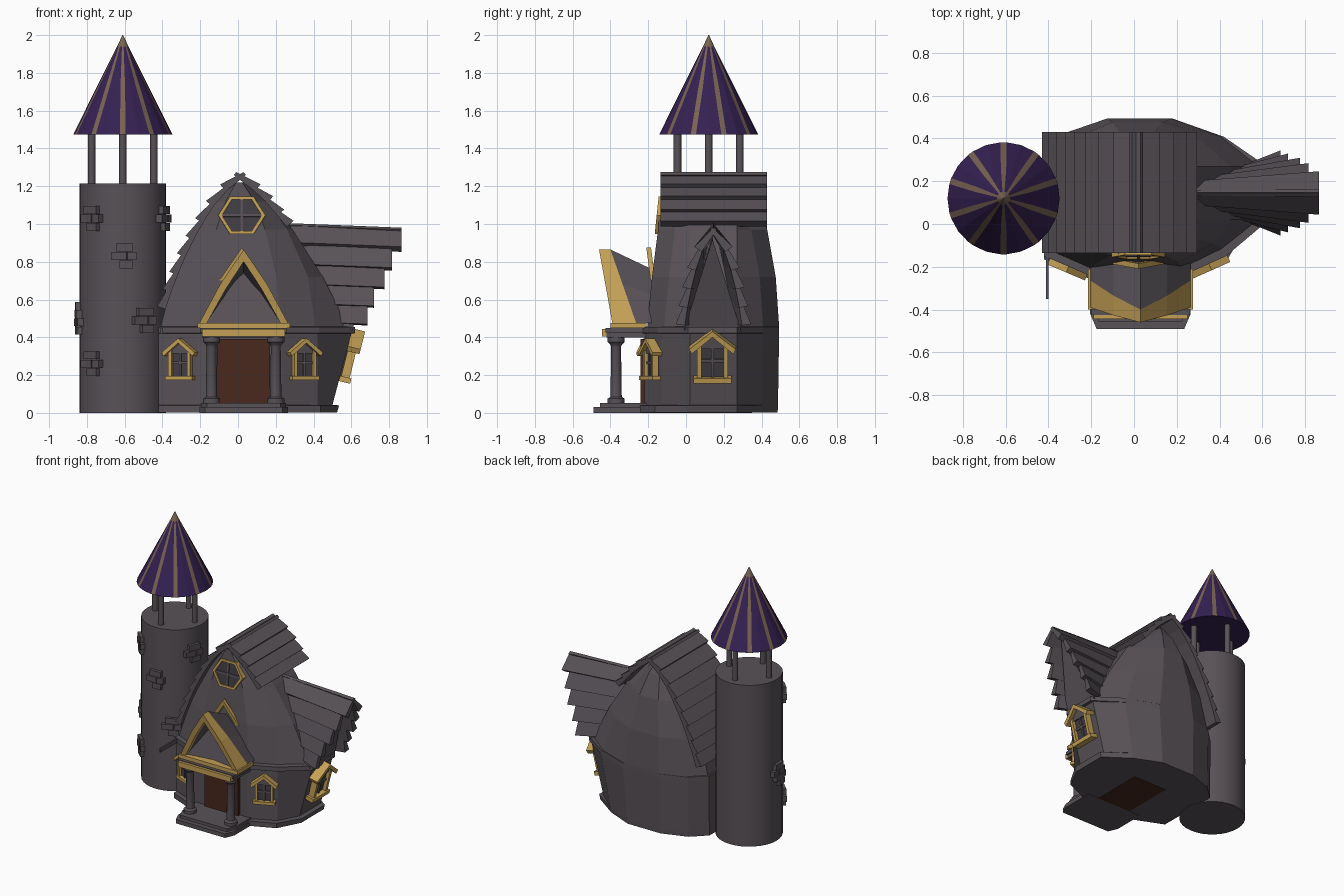
import bpy, bmesh, math
from mathutils import Matrix, Vector

if "Cube" in bpy.data.objects:
    bpy.data.objects.remove(bpy.data.objects["Cube"])


def material(name, rgb):
    m = bpy.data.materials.new(name)
    m.diffuse_color = (*rgb, 1)
    m.use_nodes = True
    m.node_tree.nodes["Principled BSDF"].inputs["Base Color"].default_value = m.diffuse_color
    return m


STONE = material("grey stone", (0.098, 0.084, 0.096))
GOLD = material("gold trim", (0.55, 0.35, 0.09))
BROWN = material("brown door", (0.066, 0.021, 0.012))
PURPLE = material("purple roof", (0.036, 0.015, 0.085))
TAN = material("tan stripe", (0.19, 0.125, 0.085))
GLASS = material("dark glass", (0.055, 0.048, 0.058))
I = Matrix()


def make(name, verts, faces, mats, rule=None, mat=I):
    me = bpy.data.meshes.new(name)
    me.from_pydata([mat @ Vector(v) for v in verts], [], faces)
    ob = bpy.data.objects.new(name, me)
    bpy.context.collection.objects.link(ob)
    for m in mats:
        me.materials.append(m)
    if rule:
        for p in me.polygons:
            p.material_index = rule(p.index)
    bm = bmesh.new()
    bm.from_mesh(me)
    bmesh.ops.recalc_face_normals(bm, faces=bm.faces)
    bm.to_mesh(me)
    bm.free()
    return ob


def loft(name, rings, mats, rule=None, mat=I, closed=True, caps=(True, True)):
    n = len(rings[0])
    verts = [v for r in rings for v in r]
    faces = []
    for k in range(len(rings) - 1):
        for i in range(n if closed else n - 1):
            j = (i + 1) % n
            faces.append((k * n + i, k * n + j, (k + 1) * n + j, (k + 1) * n + i))
    if caps[0]:
        faces.append(tuple(range(n)))
    if caps[1]:
        faces.append(tuple(range(len(verts) - n, len(verts))))
    return make(name, verts, faces, mats, rule, mat)


def box(name, c, s, m, mat=I):
    rings = [[(c[0] + a * s[0] / 2, c[1] + b * s[1] / 2, c[2] + h * s[2] / 2)
              for a, b in ((-1, -1), (1, -1), (1, 1), (-1, 1))] for h in (-1, 1)]
    return loft(name, rings, [m], mat=mat)


def prism_y(name, poly, y0, y1, m, mat=I):
    return loft(name, [[(x, y, z) for x, z in poly] for y in (y0, y1)], [m], mat=mat)


def turned(name, x, y, profile, n, m):
    rings = [[(x + r * math.cos(2 * math.pi * i / n), y + r * math.sin(2 * math.pi * i / n), z)
              for i in range(n)] for r, z in profile]
    ob = loft(name, rings, [m])
    bpy.context.view_layer.objects.active = ob
    ob.select_set(True)
    bpy.ops.object.shade_smooth_by_angle(angle=math.radians(35))
    ob.select_set(False)


# Tower with four posts
TX, TY = -0.61, 0.12
turned("tower", TX, TY, [(0.23, 0), (0.23, 1.215)], 32, STONE)
for i in range(4):
    a = i * math.pi / 2
    turned("tower_post", TX + 0.165 * math.cos(a), TY + 0.165 * math.sin(a),
           [(0.02, 1.2), (0.02, 1.5)], 12, STONE)

# Striped spire: narrow tan faces between purple ones, tan tip
rings = []
for r, z, d in ((0.262, 1.475, 0.055), (0.14, 1.72, 0.09), (0.03, 1.94, 0.15), (0.002, 2.0, 0.15)):
    rings.append([])
    for k in range(10):
        for off in (-d, d, math.pi / 10):
            a = -math.pi / 2 + k * math.pi / 5 + off
            rings[-1].append((TX + r * math.cos(a), TY + r * math.sin(a), z))
loft("spire", rings, [PURPLE, TAN],
     lambda i: 1 if (i < 60 and i % 3 == 0) or 60 <= i < 90 else 0)

# Raised brick clusters on the tower
for deg, z in ((-44, 1.03), (68, 1.03), (2, 0.83), (-82, 0.48), (30, 0.49), (-44, 0.26), (-88, 0.52)):
    for dx, dz, w in ((0, 0.045, 0.09), (-0.03, 0.0, 0.08), (0.04, 0.0, 0.05), (0.01, -0.045, 0.07)):
        m = Matrix.Translation((TX, TY, z)) @ Matrix.Rotation(math.radians(deg), 4, 'Z')
        box("tower_brick", (dx, -0.226, dz), (w, 0.05, 0.042), STONE, m)

# House shell: z, left, right, flared right side, front, back, outset
levels = [(.003, .42, .42, .49, -.22, .485, .035), (.04, .42, .42, .50, -.22, .487, .035),
          (.042, .42, .42, .50, -.22, .487, 0), (.42, .42, .42, .60, -.22, .493, 0),
          (.422, .42, .42, .60, -.22, .493, .02), (.455, .42, .42, .60, -.22, .493, .02),
          (.457, .41, .41, .58, -.205, .493, 0), (.72, .34, .37, .45, -.18, .475, 0),
          (.97, .23, .26, .29, -.148, .43, 0), (1.12, .13, .16, .17, -.135, .37, 0),
          (1.22, .02, .04, .045, -.125, .30, 0)]
rings = []
for z, xl, xr, xs, yf, yb, o in levels:
    side = max(yf + 0.09, -0.13)
    q = yb - 0.085
    rings.append([(-xl, side - o, z), (-xl * .5, yf - o, z), (xr * .55, yf - o, z),
                  (xr + o * .5, side - o, z), (xs + o, .02 - o * .5, z), (xs + o, min(.27, q), z),
                  (xs * .7, q, z), (xs * .3, yb, z), (-xl * .3, yb, z), (-xl * .75, q + .02, z),
                  (-xl, q - .08, z)])
loft("house_walls", rings, [STONE])


# Overlapping roof boards
def board(p, q, t):
    p, q = Vector(p), Vector(q)
    d = (q - p).normalized()
    n = Vector((-d.y, d.x))
    if n.y < 0:
        n = -n
    return [p - d * .015, p - d * .015 + n * t * .4, q + d * .012 + n * t, q + d * .012]


left = [(.03, 1.25), (-.055, 1.18), (-.125, 1.10), (-.18, 1.015), (-.23, .925),
        (-.275, .835), (-.315, .74), (-.35, .65), (-.38, .56)]
right = [(-.01, 1.25), (.08, 1.18), (.145, 1.12), (.20, 1.055), (.25, .995)]
for path in (left, right):
    for p, q in zip(path, path[1:]):
        prism_y("roof_board", board(p, q, .048), -.135, .43, STONE)

# Right wing: leaning gable wall and stepped boards fanning outwards
loft("wing_gable", [[(.25, .07, .44), (.25, .21, .44), (.25, .14, .94)],
                    [(.605, -.01, .44), (.605, .29, .44), (.78, .14, .92)]], [STONE])
steps = [(-.01, .965), (.055, .87), (.09, .77), (.115, .67), (.135, .57), (.15, .475)]
starts = (.27, .33, .36, .40, .46)
ends = (.865, .815, .775, .72, .685)
for s in (-1, 1):
    for p, q, a, b in zip(steps, steps[1:], starts, ends):
        poly = board(p, q, .048)
        loft("wing_board", [[(x, .145 + s * v[0] * f, v[1] - (x - .3) * .04 + .015) for v in poly]
                            for x, f in ((a, .55), (b, 1))], [STONE])


# Gabled windows, drawn in a local frame facing -y with the sill at z = 0
def window(m, k=1.0):
    m = m @ Matrix.Scale(k, 4)
    box("window_pane", (0, 0, .075), (.10, .02, .15), GLASS, m)
    box("window_bar", (0, -.012, .075), (.012, .012, .15), STONE, m)
    box("window_bar", (0, -.012, .08), (.10, .012, .012), STONE, m)
    prism_y("window_pediment", [(-.07, .13), (.07, .13), (0, .19)], -.02, .03, STONE, m)
    box("window_sill", (0, -.012, 0), (.155, .05, .022), GOLD, m)
    for s in (-1, 1):
        box("window_post", (s * .054, -.012, .07), (.018, .035, .15), GOLD, m)
        prism_y("window_gable", [(0, .185), (0, .21), (s * .095, .135), (s * .085, .115)],
                -.045, .03, GOLD, m)


window(Matrix.Translation((-.30, -.185, .185)) @ Matrix.Rotation(math.radians(-23), 4, 'Z'))
window(Matrix.Translation((.345, -.175, .185)) @ Matrix.Rotation(math.radians(24), 4, 'Z'))
window(Matrix.Translation((.55, .14, .18)) @ Matrix.Rotation(math.pi / 2, 4, 'Z')
       @ Matrix.Rotation(math.radians(14), 4, 'X'), 1.3)

# Hexagonal attic window leaning with the wall
lean_back = Matrix.Translation((.02, 0, 1.03)) @ Matrix.Rotation(math.radians(-6), 4, 'X')
hexa = lambda r, y: [(r * math.cos(i * math.pi / 3), y, r * .92 * math.sin(i * math.pi / 3))
                     for i in range(6)]
loft("attic_frame", [hexa(.125, -.11), hexa(.125, -.156), hexa(.105, -.156), hexa(.105, -.11)],
     [GOLD], mat=lean_back, caps=(False, False))
loft("attic_pane", [hexa(.11, -.146), hexa(.11, -.12)], [GLASS], mat=lean_back)
box("attic_bar", (0, -.148, 0), (.014, .01, .19), STONE, lean_back)
box("attic_bar", (0, -.148, 0), (.21, .01, .014), STONE, lean_back)

# Door block (its brown base shows from below) and porch
PX = .03
box("door", (PX, -.215, .21), (.28, .05, .36), BROWN)
box("door_block", (PX, .01, .19), (.28, .40, .38), BROWN)
for w, y, z0, z1 in ((.235, -.49, 0, .03), (.225, -.455, .03, .052)):
    loft("porch_step", [[(PX - w, -.18, z), (PX - w, y + .07, z), (PX - w + .03, y, z),
                         (PX + w - .03, y, z), (PX + w, y + .07, z), (PX + w, -.18, z)]
                        for z in (z0, z1)], [STONE])
for s in (-1, 1):
    turned("porch_column", PX + s * .17, -.37,
           [(.045, .05), (.045, .075), (.03, .085), (.026, .35), (.03, .36), (.045, .375), (.045, .41)],
           12, STONE)
box("porch_ceiling", (PX, -.31, .415), (.44, .22, .03), STONE)
box("porch_beam", (PX, -.43, .425), (.44, .03, .04), GOLD)
box("porch_beam_back", (PX, -.31, .437), (.46, .23, .025), STONE)
box("porch_cornice", (PX, -.305, .463), (.49, .19, .028), GOLD)

# Porch hood leaning forward, gold at its front rim
arch = [(-.235, .475), (-.125, .68), (0, .865), (.125, .68), (.235, .475)]
inner = [(-.195, .475), (-.095, .655), (0, .80), (.095, .655), (.195, .475)]
lean = lambda z: -.39 - (z - .475) * .18
deep = lambda z: .06 + (.865 - z) * .17
hood = [[(PX + x * .95, -.17, z - (z - .475) * .3) for x, z in inner],
        [(PX + x, lean(z) + .03, z) for x, z in inner],
        [(PX + x, lean(z), z) for x, z in inner],
        [(PX + x, lean(z), z) for x, z in arch],
        [(PX + x, lean(z) + deep(z), z) for x, z in arch],
        [(PX + x, -.17, z - (z - .475) * .28) for x, z in arch]]
loft("porch_hood", hood, [STONE, GOLD], lambda i: 1 if 4 <= i < 16 else 0,
     closed=False, caps=(False, False))
tri = ((-.2, .475, -.37), (0, .475, -.34), (.2, .475, -.37), (0, .77, -.26))
loft("hood_panel", [[(PX + x, y + d, z) for x, z, y in tri] for d in (0, .06)], [STONE])

# Gold chevron on the wall above the porch
for s in (-1, 1):
    loft("wall_chevron", [[(.02 + s * x, y - (.72 - z) * -.13, z)
                           for x, z in ((0, .83), (0, .875), (.12, .70), (.09, .70))]
                          for y in (-.19, -.165)], [GOLD])

# Bracket bar beside the tower
box("bracket_bar", (-.405, -.24, .435), (.012, .22, .03), STONE)
